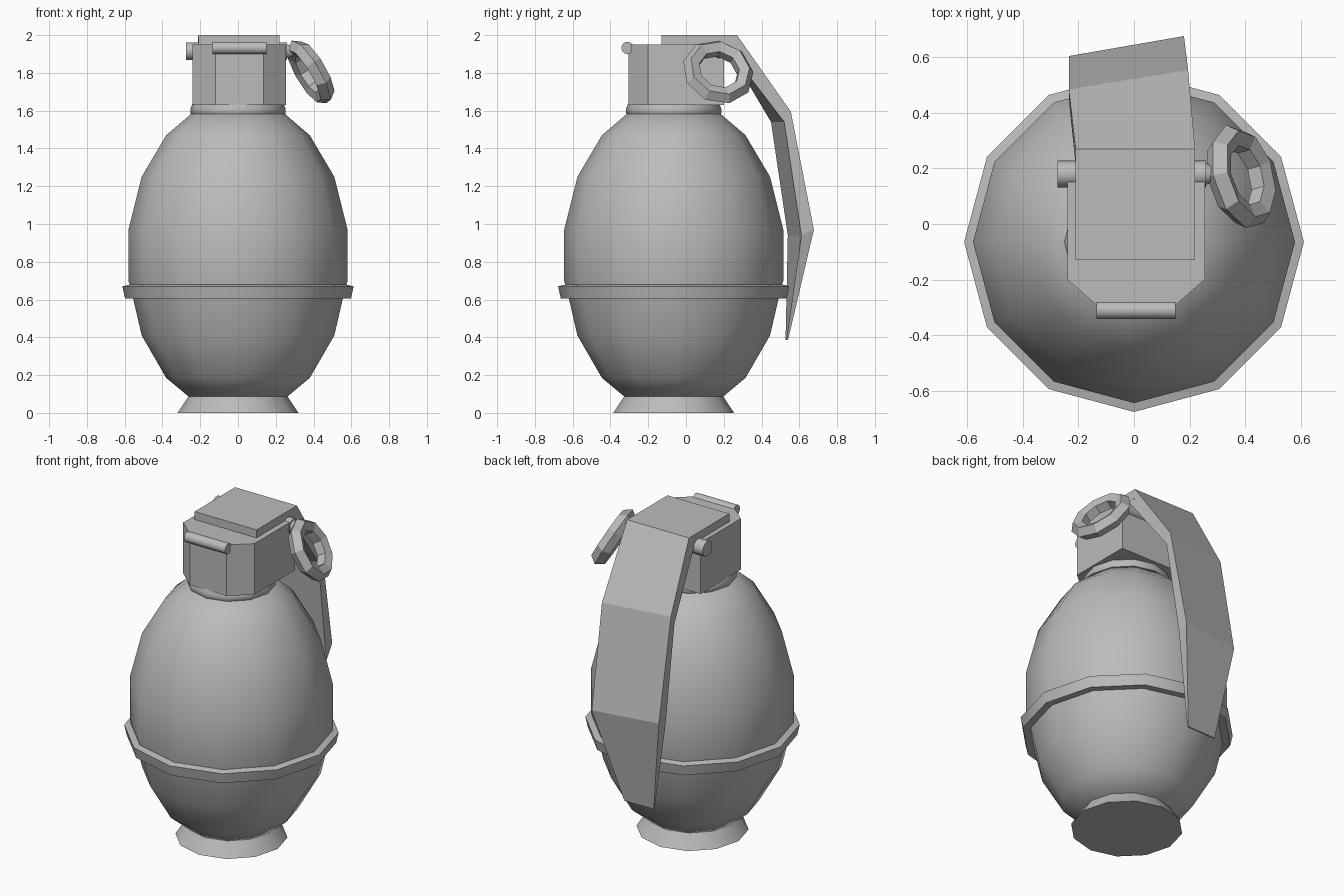
import bpy, bmesh, math
from mathutils import Vector, Matrix

cube = bpy.data.objects.get("Cube")
if cube:
    bpy.data.objects.remove(cube, do_unlink=True)

GREY = (0.5, 0.5, 0.5, 1)
mat = bpy.data.materials.new("plain_grey")
mat.use_nodes = True
mat.diffuse_color = GREY
mat.node_tree.nodes["Principled BSDF"].inputs["Base Color"].default_value = GREY

AXIS_Y = -0.065


def finish(name, bm, smooth=None):
    """Turn a bmesh into a named object, optionally smooth below an angle."""
    bmesh.ops.recalc_face_normals(bm, faces=bm.faces)
    mesh = bpy.data.meshes.new(name)
    bm.to_mesh(mesh)
    bm.free()
    mesh.materials.append(mat)
    obj = bpy.data.objects.new(name, mesh)
    bpy.context.collection.objects.link(obj)
    if smooth:
        bpy.ops.object.select_all(action='DESELECT')
        obj.select_set(True)
        bpy.context.view_layer.objects.active = obj
        bpy.ops.object.shade_smooth_by_angle(angle=math.radians(smooth))
    return obj


def loft(name, sections, smooth=None, closed=False):
    """Skin matching loops of points; cap the ends unless closed."""
    bm = bmesh.new()
    rings = [[bm.verts.new(p) for p in s] for s in sections]
    n = len(rings[0])
    pairs = list(zip(rings, rings[1:])) + ([(rings[-1], rings[0])] if closed else [])
    for a, b in pairs:
        for i in range(n):
            j = (i + 1) % n
            bm.faces.new((a[i], a[j], b[j], b[i]))
    if not closed:
        bm.faces.new(rings[0])
        bm.faces.new(rings[-1])
    return finish(name, bm, smooth)


def circle(r, z, n=12):
    return [(r * math.cos(math.tau * i / n), AXIS_Y + r * math.sin(math.tau * i / n), z)
            for i in range(n)]


def lathe(name, profile, smooth=40, closed=False):
    return loft(name, [circle(r, z) for r, z in profile], smooth, closed)


def prism(name, outline, z0, z1):
    return loft(name, [[(x, y, z) for x, y in outline] for z in (z0, z1)])


def rod(name, x0, x1, y, z, r, r_end=None):
    """Round bar lying along x."""
    bm = bmesh.new()
    place = Matrix.Translation(((x0 + x1) / 2, y, z)) @ Matrix.Rotation(math.pi / 2, 4, 'Y')
    bmesh.ops.create_cone(bm, cap_ends=True, segments=10, radius1=r,
                          radius2=r_end or r, depth=x1 - x0, matrix=place)
    return finish(name, bm, 40)


# Egg-shaped body, foot, waist band and neck collar
lathe("foot", [(0.32, 0), (0.26, 0.09)])
lathe("body", [(0.26, 0.085), (0.38, 0.185), (0.51, 0.41), (0.555, 0.605), (0.58, 0.7),
               (0.58, 0.97), (0.51, 1.25), (0.38, 1.47), (0.24, 1.59)], 45)
lathe("waist_band", [(0.545, 0.605), (0.598, 0.605), (0.612, 0.67), (0.57, 0.68)],
      35, closed=True)
lathe("neck_collar", [(0.235, 1.57), (0.252, 1.585), (0.252, 1.61), (0.24, 1.64)], 60)

# Head block with chamfered front corners and top plate
prism("head_block", [(-0.24, 0.2), (-0.24, -0.2), (-0.12, -0.305),
                     (0.135, -0.305), (0.255, -0.2), (0.255, 0.2)], 1.63, 1.95)
prism("top_plate", [(-0.21, 0.27), (-0.21, -0.13), (0.22, -0.13), (0.22, 0.27)], 1.94, 2.0)

# Hinge bar and pin
rod("hinge_bar", -0.135, 0.15, -0.31, 1.932, 0.033)
rod("pin", -0.275, 0.26, 0.18, 1.915, 0.048)
rod("pin_tip", 0.25, 0.3, 0.18, 1.915, 0.042, 0.025)

# Bent, slightly twisted lever: x range, outer y on both sides, z, thickness and drop
lever = []
for x0, x1, y0, y1, z, thick, drop in (
        (-0.21, 0.22, 0.27, 0.27, 2.0, 0.06, 0.055),
        (-0.235, 0.195, 0.485, 0.555, 1.595, 0.035, 0.055),
        (-0.235, 0.18, 0.605, 0.677, 0.97, 0.066, 0.03),
        (-0.15, 0.05, 0.535, 0.54, 0.385, 0.008, 0)):
    lever.append([(x0, y0, z), (x1, y1, z),
                  (x1, y1 - thick, z - drop), (x0, y0 - thick, z - drop)])
loft("lever", lever)

# Tilted faceted pull ring hanging from the pin
normal = Vector((0.84, 0.24, 0.5)).normalized()
turn = normal.to_track_quat('Z', 'Y').to_matrix()
center = Vector((0.385, 0.17, 1.805))
SEG, SIDES, MAJOR, MINOR = 9, 5, 0.148, 0.046
ring = []
for i in range(SEG):
    a = math.tau * i / SEG
    loop = []
    for j in range(SIDES):
        b = math.tau * j / SIDES
        r = MAJOR + MINOR * math.cos(b)
        loop.append(center + turn @ Vector((r * math.cos(a), r * math.sin(a),
                                            MINOR * math.sin(b))))
    ring.append(loop)
loft("pull_ring", ring, closed=True)
